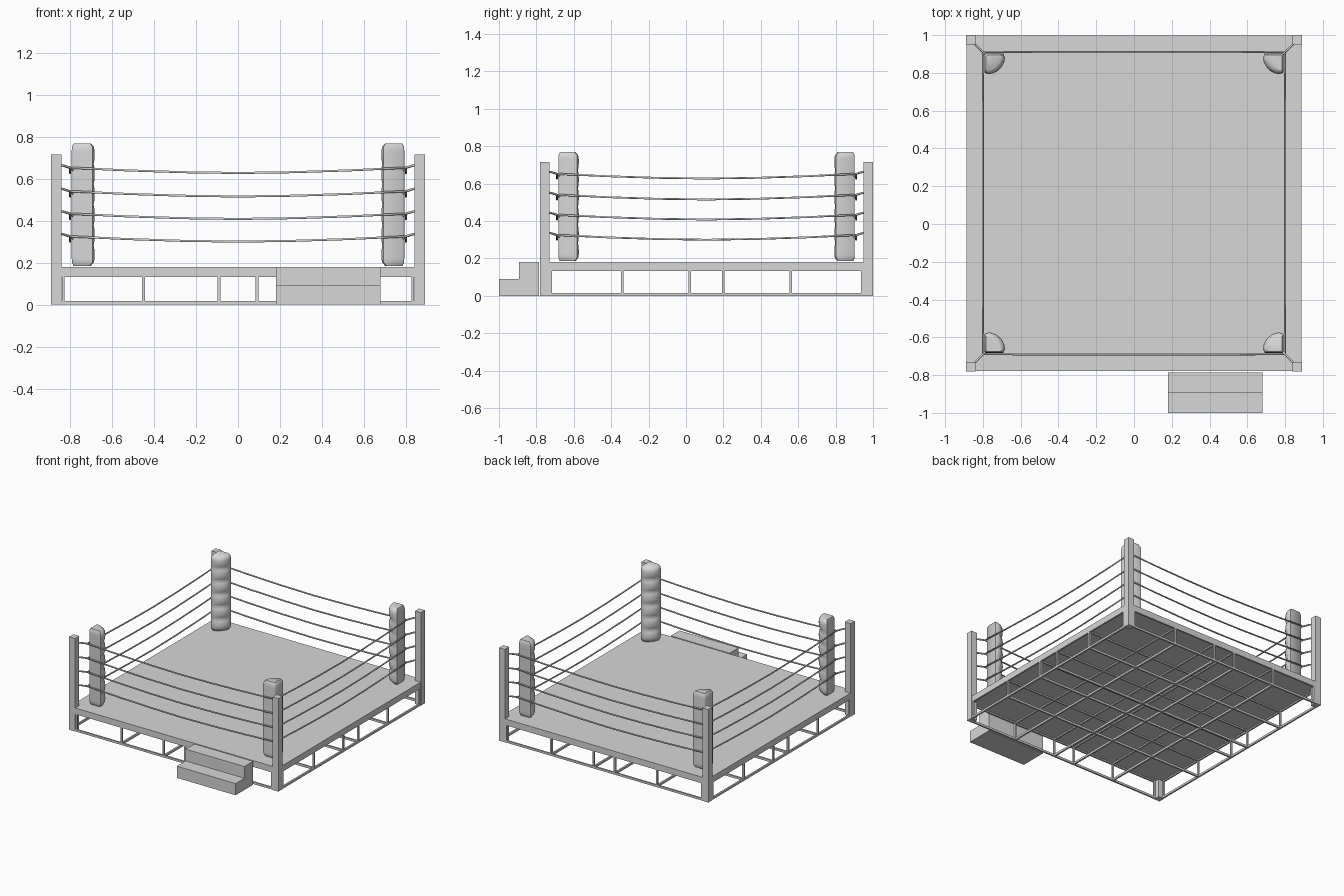
import bpy, bmesh, math
from mathutils import Vector

if "Cube" in bpy.data.objects:
    bpy.data.objects.remove(bpy.data.objects["Cube"])

CY = 0.11          # ring centre in y (steps stick out at the front)
H = 0.89           # half width of ring

grey = bpy.data.materials.new("plain_grey")
grey.diffuse_color = (0.68, 0.68, 0.68, 1)
grey.use_nodes = True
grey.node_tree.nodes["Principled BSDF"].inputs["Base Color"].default_value = grey.diffuse_color


def finish(bm, name, smooth=None):
    bmesh.ops.recalc_face_normals(bm, faces=bm.faces)
    me = bpy.data.meshes.new(name)
    bm.to_mesh(me)
    bm.free()
    ob = bpy.data.objects.new(name, me)
    bpy.context.collection.objects.link(ob)
    me.materials.append(grey)
    if smooth:
        bpy.ops.object.select_all(action='DESELECT')
        ob.select_set(True)
        bpy.context.view_layer.objects.active = ob
        bpy.ops.object.shade_smooth_by_angle(angle=math.radians(smooth))
    return ob


def boxes(name, items):
    bm = bmesh.new()
    for x0, x1, y0, y1, z0, z1 in items:
        vs = bmesh.ops.create_cube(bm, size=1)["verts"]
        for v in vs:
            v.co = ((x0 + x1) / 2 + v.co.x * (x1 - x0),
                    (y0 + y1) / 2 + v.co.y * (y1 - y0),
                    (z0 + z1) / 2 + v.co.z * (z1 - z0))
    return finish(bm, name)


def tube(name, pts, r, cyclic=False):
    cu = bpy.data.curves.new(name, 'CURVE')
    cu.dimensions = '3D'
    cu.bevel_depth = r
    cu.bevel_resolution = 1
    cu.use_fill_caps = True
    sp = cu.splines.new('POLY')
    sp.points.add(len(pts) - 1)
    for p, c in zip(sp.points, pts):
        p.co = (*c, 1)
    sp.use_cyclic_u = cyclic
    cu.materials.append(grey)
    ob = bpy.data.objects.new(name, cu)
    bpy.context.collection.objects.link(ob)


corners = [(-1, -1), (1, -1), (1, 1), (-1, 1)]

# platform slab
e = H - 0.002
boxes("platform", [(-e, e, CY - e, CY + e, 0.142, 0.18)])

# corner posts
for sx, sy in corners:
    xs = sorted((sx * H, sx * (H - 0.05)))
    ys = sorted((CY + sy * H, CY + sy * (H - 0.05)))
    boxes("corner_post", [(*xs, *ys, 0, 0.715)])

# frame: bottom and top lattice with uprights round the edge
offs = (-0.45, -0.09, 0.09, 0.45)
w = 0.0065
for name, z0, z1 in (("floor_rails", 0, 0.016), ("upper_rails", 0.132, 0.1425)):
    rails = []
    for o in offs + (-e + w, e - w):
        rails.append((o - w, o + w, CY - e, CY + e, z0, z1))
        rails.append((-e, e, CY + o - w, CY + o + w, z0, z1))
    boxes(name, rails)
ups = []
for o in offs + (-0.833, 0.833):
    for s in (-1, 1):
        c = s * (e - w)
        ups.append((o - w, o + w, CY + c - w, CY + c + w, 0.012, 0.138))
        ups.append((c - w, c + w, CY + o - w, CY + o + w, 0.012, 0.138))
boxes("frame_uprights", ups)

# entry steps, one stepped profile pulled along x
bm = bmesh.new()
prof = [(-1, 0), (-1, 0.09), (-0.893, 0.09), (-0.893, 0.18), (-0.787, 0.18), (-0.787, 0)]
f = bm.faces.new([bm.verts.new((0.18, y, z)) for y, z in prof])
ext = bmesh.ops.extrude_face_region(bm, geom=[f])["geom"]
bmesh.ops.translate(bm, vec=(0.5, 0, 0), verts=[g for g in ext if isinstance(g, bmesh.types.BMVert)])
finish(bm, "entry_steps")


# corner pads: quarter round, lumps on the inner side, flat backs
def pad(sx, sy):
    bm = bmesh.new()
    lumps, per, z0, z1 = 6, 6, 0.185, 0.768
    n = lumps * per
    rings = []
    for i in range(n + 1):
        t = i / n
        r, inset = 0.108, 0.0
        bump = 0.012 * abs(math.sin(math.pi * lumps * t)) ** 0.7
        if i in (0, n):
            r, inset = 0.094, 0.008
        elif i in (1, n - 1):
            r, inset = 0.106, 0.001
        sec = [(0.006 + inset, inset), (inset, 0.006 + inset), (inset, r - 0.008)]
        for k in range(1, 8):
            a = math.pi / 2 * (1 - k / 8)
            q = r + (bump - 0.004) * math.sin(2 * a)
            sec.append((q * math.cos(a), q * math.sin(a)))
        sec.append((r - 0.008, inset))
        z = z0 + (z1 - z0) * t
        rings.append([bm.verts.new((sx * (0.792 - a), CY + sy * (0.792 - b), z)) for a, b in sec])
    m = len(rings[0])
    for A, B in zip(rings, rings[1:]):
        for k in range(m):
            bm.faces.new((A[k], A[(k + 1) % m], B[(k + 1) % m], B[k]))
    bm.faces.new(rings[0])
    bm.faces.new(rings[-1])
    finish(bm, "corner_pad", 50)


for sx, sy in corners:
    pad(sx, sy)

# ropes: four sagging loops, tied to the posts by tensioners
R = 0.80
SEG = 6
for top in (0.325, 0.433, 0.540, 0.652):
    pts = []
    for i, (ax, ay) in enumerate(corners):
        bx, by = corners[(i + 1) % 4]
        for k in range(SEG):
            t = k / SEG
            z = top - 0.025 * (1 - abs(2 * t - 1) ** 1.7)
            pts.append((R * (ax + (bx - ax) * t), CY + R * (ay + (by - ay) * t), z))
    tube("rope", pts, 0.0055, True)
    for sx, sy in corners:
        p = [(sx * d, CY + sy * d, top + dz)
             for d, dz in ((0.845, 0.012), (0.832, 0.010), (R, 0.0), (0.785, -0.012))]
        tube("rope_tensioner", p, 0.006)
